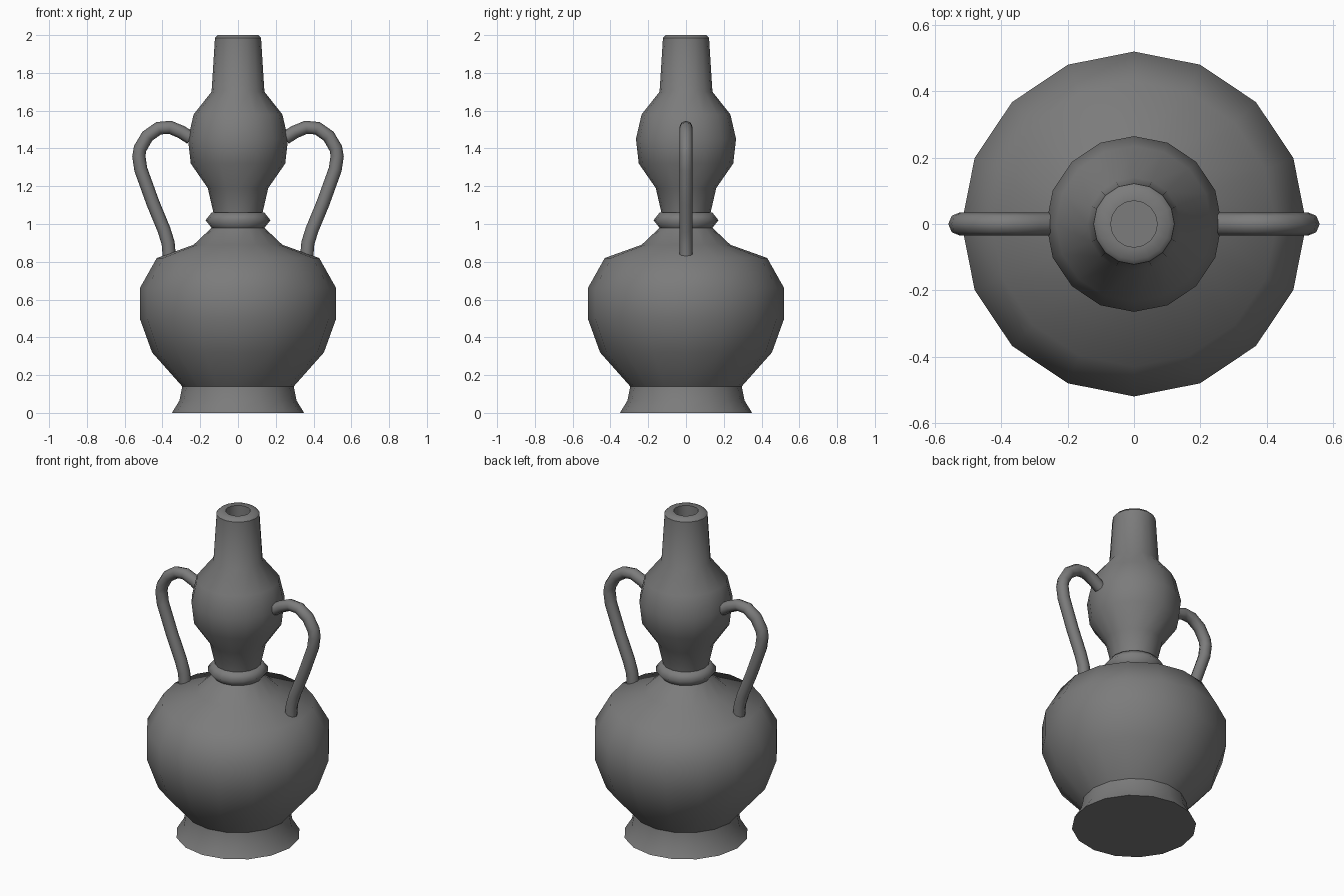
import bpy, bmesh, math
from mathutils import Vector

cube = bpy.data.objects.get("Cube")
if cube:
    bpy.data.objects.remove(cube)

# Single dark clay colour
clay = bpy.data.materials.new("grey_clay")
clay.use_nodes = True
colour = (0.2, 0.2, 0.2, 1)
clay.diffuse_color = colour
clay.node_tree.nodes["Principled BSDF"].inputs["Base Color"].default_value = colour


def finish(bm, name):
    mesh = bpy.data.meshes.new(name)
    for face in bm.faces:
        face.smooth = len(face.verts) == 4
    bm.to_mesh(mesh)
    bm.free()
    mesh.materials.append(clay)
    obj = bpy.data.objects.new(name, mesh)
    bpy.context.collection.objects.link(obj)
    return obj


def skin(bm, rings):
    """Join neighbouring rings of vertices with quads."""
    for low, high in zip(rings, rings[1:]):
        n = len(low)
        for i in range(n):
            j = (i + 1) % n
            bm.faces.new((low[i], low[j], high[j], high[i]))


def lathe(name, profile, cap_start=False, cap_end=False, sides=16):
    bm = bmesh.new()
    turns = [i * math.tau / sides for i in range(sides)]
    rings = [[bm.verts.new((r * math.cos(a), r * math.sin(a), z)) for a in turns]
             for r, z in profile]
    skin(bm, rings)
    if cap_start:
        bm.faces.new(rings[0][::-1])
    if cap_end:
        bm.faces.new(rings[-1])
    return finish(bm, name)


def handle(name, side, path, radius=0.035, sides=8):
    bm = bmesh.new()
    points = [Vector((side * x, 0, z)) for x, z in path]
    across = Vector((0, 1, 0))
    rings = []
    for i, p in enumerate(points):
        tangent = (points[min(i + 1, len(points) - 1)] - points[max(i - 1, 0)]).normalized()
        normal = across.cross(tangent)
        rings.append([bm.verts.new(p + radius * (math.cos(a) * normal + math.sin(a) * across))
                      for a in (k * math.tau / sides for k in range(sides))])
    skin(bm, rings)
    bm.faces.new(rings[0][::-1])
    bm.faces.new(rings[-1])
    bmesh.ops.recalc_face_normals(bm, faces=bm.faces)
    return finish(bm, name)


# Turned parts, from the floor up
lathe("foot", [(0.35, 0), (0.31, 0.065), (0.295, 0.14)], cap_start=True)
lathe("lower_bowl", [(0.295, 0.14), (0.455, 0.32), (0.52, 0.5), (0.52, 0.66),
                     (0.43, 0.82), (0.235, 0.89), (0.14, 0.98)])
lathe("collar_ring", [(0.14, 0.98), (0.172, 1.02), (0.14, 1.06), (0.12, 1.06)])
lathe("upper_bulb_and_neck", [(0.13, 1.06), (0.16, 1.19), (0.25, 1.32), (0.265, 1.45),
                              (0.235, 1.58), (0.14, 1.7), (0.122, 1.985)])
lathe("rim", [(0.122, 1.985), (0.108, 2.0), (0.07, 2.0)])
lathe("mouth_hole", [(0.07, 2.0), (0.07, 1.8)], cap_end=True)

# Pair of curved handles
path = [(0.25, 1.455), (0.3, 1.487), (0.36, 1.512), (0.42, 1.507), (0.48, 1.465),
        (0.518, 1.4), (0.525, 1.36), (0.515, 1.29), (0.45, 1.11), (0.392, 0.97),
        (0.37, 0.9), (0.364, 0.83)]
for name, side in (("left_handle", 1), ("right_handle", -1)):
    handle(name, side, path)
